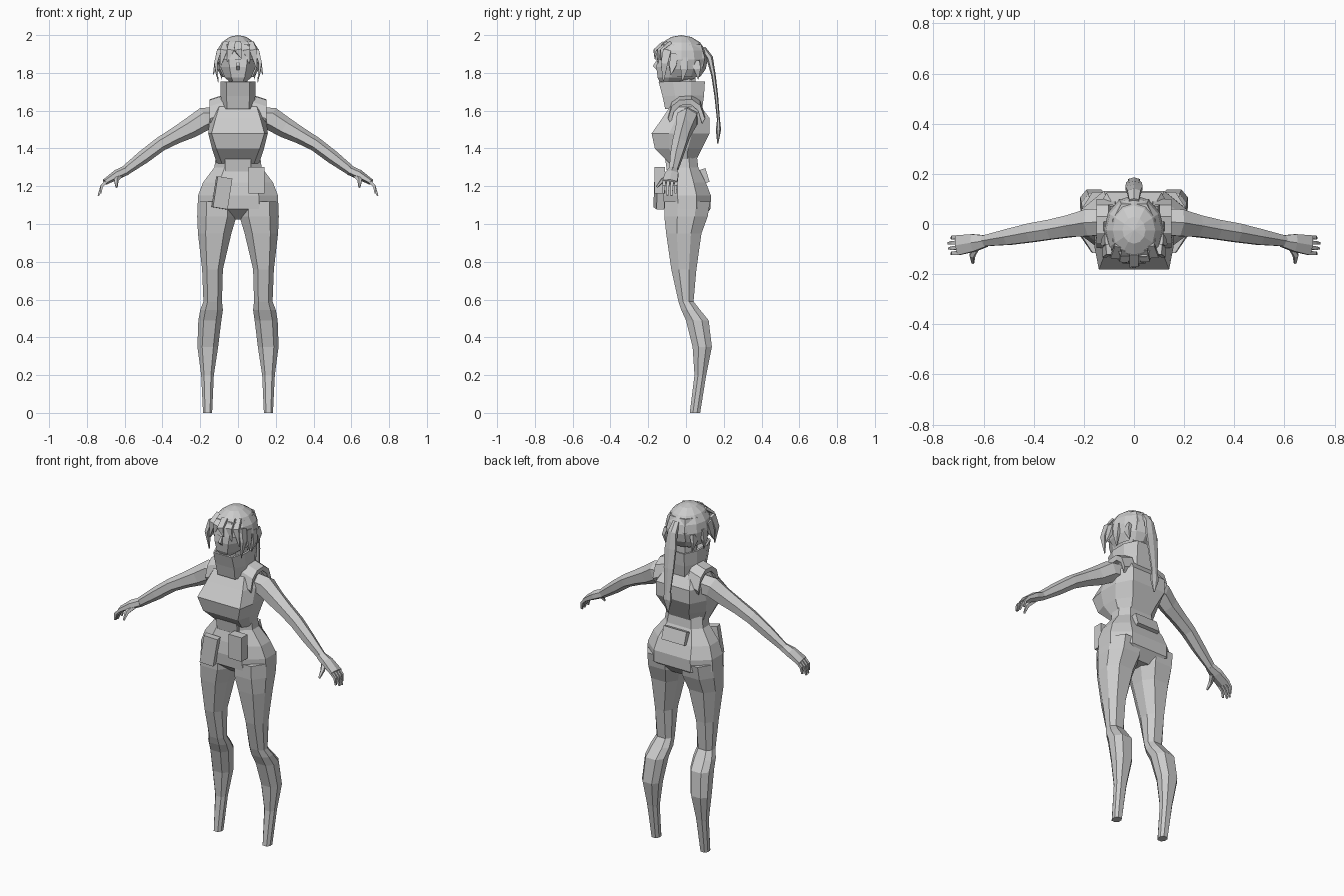
import bpy, bmesh, math
from mathutils import Vector

grey = bpy.data.materials.new("plain grey")
grey.diffuse_color = (0.6, 0.6, 0.6, 1)


def finish(name, bm, mirror=False):
    bmesh.ops.recalc_face_normals(bm, faces=bm.faces)
    me = bpy.data.meshes.new(name)
    bm.to_mesh(me)
    bm.free()
    me.materials.append(grey)
    ob = bpy.data.objects.new(name, me)
    bpy.context.collection.objects.link(ob)
    if mirror:
        ob.modifiers.new("Mirror", 'MIRROR').use_mirror_merge = False
    return ob


def skin(bm, rings, cap=(True, True)):
    """Join equal rings of points with quads and close the ends."""
    vs = [[bm.verts.new(p) for p in r] for r in rings]
    n = len(vs[0])
    for a, b in zip(vs, vs[1:]):
        for i in range(n):
            j = (i + 1) % n
            bm.faces.new((a[i], a[j], b[j], b[i]))
    if cap[0]:
        bm.faces.new(vs[0])
    if cap[1]:
        bm.faces.new(vs[-1])


def loft(name, rows, cx=None, t=0.3, mirror=False, cap=(True, True)):
    """Rows: z, front half width, side half width, back half width, front y, back y."""
    bm = bmesh.new()
    rings = []
    for k, (z, f, s, b, yf, yb) in enumerate(rows):
        c = cx[k] if cx else 0
        d = t * (yb - yf)
        rings.append([(c - f, yf, z), (c + f, yf, z), (c + s, yf + d, z), (c + s, yb - d, z),
                      (c + b, yb, z), (c - b, yb, z), (c - s, yb - d, z), (c - s, yf + d, z)])
    skin(bm, rings, cap)
    return finish(name, bm, mirror)


def tube(bm, pts, radii, sides=6, ref=(0, 1, 0)):
    """Tube along points; radii are (along ref, across ref)."""
    pts = [Vector(p) for p in pts]
    rings = []
    for i, p in enumerate(pts):
        d = (pts[min(i + 1, len(pts) - 1)] - pts[max(i - 1, 0)]).normalized()
        u = Vector(ref)
        u = (u - d * u.dot(d)).normalized()
        w = d.cross(u)
        a, b = radii[i]
        rings.append([p + u * a * math.cos(q) + w * b * math.sin(q)
                      for q in (2 * math.pi * (j + 0.5) / sides for j in range(sides))])
    skin(bm, rings)


def box(name, loc, size, rot=(0, 0, 0)):
    bm = bmesh.new()
    bmesh.ops.create_cube(bm, size=1)
    bmesh.ops.scale(bm, vec=size, verts=bm.verts)
    ob = finish(name, bm)
    ob.location = loc
    ob.rotation_euler = [math.radians(a) for a in rot]


# Legs
leg = [  # z, inner x, outer x, front y, back y
    (0.0, .137, .185, .02, .075), (.2, .128, .195, .045, .107), (.35, .105, .215, .035, .137),
    (.49, .088, .21, 0, .12), (.545, .08, .2, -.025, .075), (.59, .085, .183, -.04, .04),
    (.76, .08, .19, -.078, .055), (.95, .035, .212, -.105, .082), (1.04, .008, .216, -.115, .115),
    (1.12, .01, .212, -.115, .128)]
loft("legs", [(z, (b - a) * .27, (b - a) / 2, (b - a) * .27, f, k) for z, a, b, f, k in leg],
     cx=[(r[1] + r[2]) / 2 for r in leg], mirror=True)

# Pelvis and waist
loft("pelvis", [(1.025, .03, .06, .04, -.05, .08), (1.08, .11, .214, .12, -.115, .13),
                (1.15, .11, .212, .12, -.12, .132), (1.22, .1, .185, .11, -.11, .105),
                (1.3, .07, .125, .08, -.088, .065), (1.38, .07, .115, .07, -.085, .055)])

# Vest
loft("vest", [(1.32, .085, .112, .06, -.085, .045), (1.4, .115, .138, .08, -.165, .085),
              (1.48, .14, .158, .11, -.182, .125), (1.56, .118, .15, .11, -.125, .125),
              (1.62, .1, .125, .085, -.085, .08), (1.635, .06, .08, .06, -.06, .06)])
box("vest_tab", (0, -.098, 1.33), (.135, .02, .1), (8, 0, 0))

# Shoulder straps
bm = bmesh.new()
path = [(-.095, 1.57), (-.075, 1.635), (-.035, 1.668), (.03, 1.672), (.075, 1.64), (.1, 1.57)]
skin(bm, [[(.075, y, z + .012), (.15, y, z - .012), (.145, y * .85, z - .04), (.07, y * .85, z - .02)]
          for y, z in path])
finish("shoulder_straps", bm, True)

# Arms
bm = bmesh.new()
tube(bm, [(.11, .01, 1.56), (.18, .005, 1.555), (.25, -.008, 1.51), (.33, -.022, 1.468),
          (.41, -.035, 1.423), (.5, -.052, 1.355), (.6, -.068, 1.28)],
     [(.06, .06), (.062, .062), (.05, .055), (.045, .044), (.043, .038), (.036, .036), (.024, .026)])
finish("arms", bm, True)

# Hands with four fingers and a thumb
bm = bmesh.new()
tube(bm, [(.59, -.068, 1.285), (.64, -.075, 1.262), (.705, -.085, 1.222)],
     [(.026, .026), (.04, .026), (.046, .016)])
for i in range(4):
    y = -.052 - .021 * i
    s = (0, .012, .01, 0)[i]
    tube(bm, [(.695, y, 1.228), (.722, y - .002, 1.2), (.727 + s, y - .004, 1.162 - s)],
         [(.011, .011), (.01, .01), (.006, .006)], 4)
tube(bm, [(.625, -.085, 1.255), (.645, -.125, 1.23), (.643, -.155, 1.195)],
     [(.016, .016), (.013, .013), (.006, .006)], 5, (1, 0, 0))
finish("hands", bm, True)

# Neck and high collar
loft("neck", [(1.6, .03, .05, .03, -.05, .05), (1.79, .03, .05, .03, -.07, .05)])
collar = loft("collar", [(1.61, .05, .075, .045, -.1, .075), (1.68, .055, .08, .05, -.115, .085),
                         (1.755, .055, .08, .05, -.135, .09)], cap=(False, False))
collar.modifiers.new("Thickness", 'SOLIDIFY').thickness = .012

# Face
loft("head", [(1.745, .022, .035, .03, -.135, 0), (1.775, .035, .07, .05, -.15, .05),
              (1.83, .045, .092, .06, -.157, .09), (1.88, .05, .098, .06, -.15, .1),
              (1.95, .05, .085, .05, -.13, .08)])
bm = bmesh.new()
tube(bm, [(0, -.145, 1.875), (0, -.166, 1.835), (0, -.15, 1.815)],
     [(.006, .006), (.012, .014), (.01, .006)], 4, (1, 0, 0))
finish("nose", bm)

# Hair cap, open over the face
bm = bmesh.new()
bmesh.ops.create_uvsphere(bm, u_segments=12, v_segments=8, radius=1)
bmesh.ops.scale(bm, vec=(.12, .14, .13), verts=bm.verts)
bmesh.ops.translate(bm, vec=(0, -.025, 1.87), verts=bm.verts)
low = []
for f in bm.faces:
    c = f.calc_center_median()
    if c.z < 1.77 or (c.y < -.06 and c.z < 1.89):
        low.append(f)
bmesh.ops.delete(bm, geom=low, context='FACES')
finish("hair_cap", bm)

# Hair locks: side locks, then fringe
bm = bmesh.new()
side = [((.1, -.1, 1.92), (.118, -.115, 1.85), (.105, -.12, 1.75)),
        ((.105, -.06, 1.9), (.118, -.07, 1.84), (.132, -.08, 1.79)),
        ((.105, -.01, 1.88), (.115, -.01, 1.82), (.105, -.02, 1.755)),
        ((.085, .05, 1.86), (.095, .06, 1.82), (.085, .065, 1.765))]
for p in side:
    tube(bm, p, [(.03, .016), (.026, .012), (.002, .002)], 4)
finish("side_locks", bm, True)
bm = bmesh.new()
for x, tip, z in ((-.075, -.095, 1.83), (-.04, -.055, 1.86), (.0, .02, 1.875), (.045, .06, 1.85),
                  (.08, .1, 1.82)):
    y = -.15 + abs(x) * .45
    tube(bm, [(x * .8, y + .03, 1.96), (x, y - .015, 1.92), (tip, y - .015, z)],
         [(.024, .012), (.026, .01), (.003, .002)], 4, (1, 0, 0))
finish("fringe", bm)

# Ponytail
bm = bmesh.new()
tube(bm, [(0, .09, 1.93), (0, .125, 1.88), (0, .145, 1.79), (0, .16, 1.68), (0, .172, 1.55),
          (0, .172, 1.5), (0, .168, 1.425)],
     [(.022, .015), (.03, .018), (.04, .012), (.036, .01), (.022, .008), (.028, .014), (.004, .003)],
     6, (1, 0, 0))
finish("ponytail", bm)

# Belt pouches
box("left_pouch", (.097, -.138, 1.232), (.085, .055, .142))
box("right_pouch", (-.085, -.142, 1.165), (.08, .04, .165), (0, 9, 12))
box("back_pouch", (0, .09, 1.252), (.15, .05, .075), (18, 0, 0))
